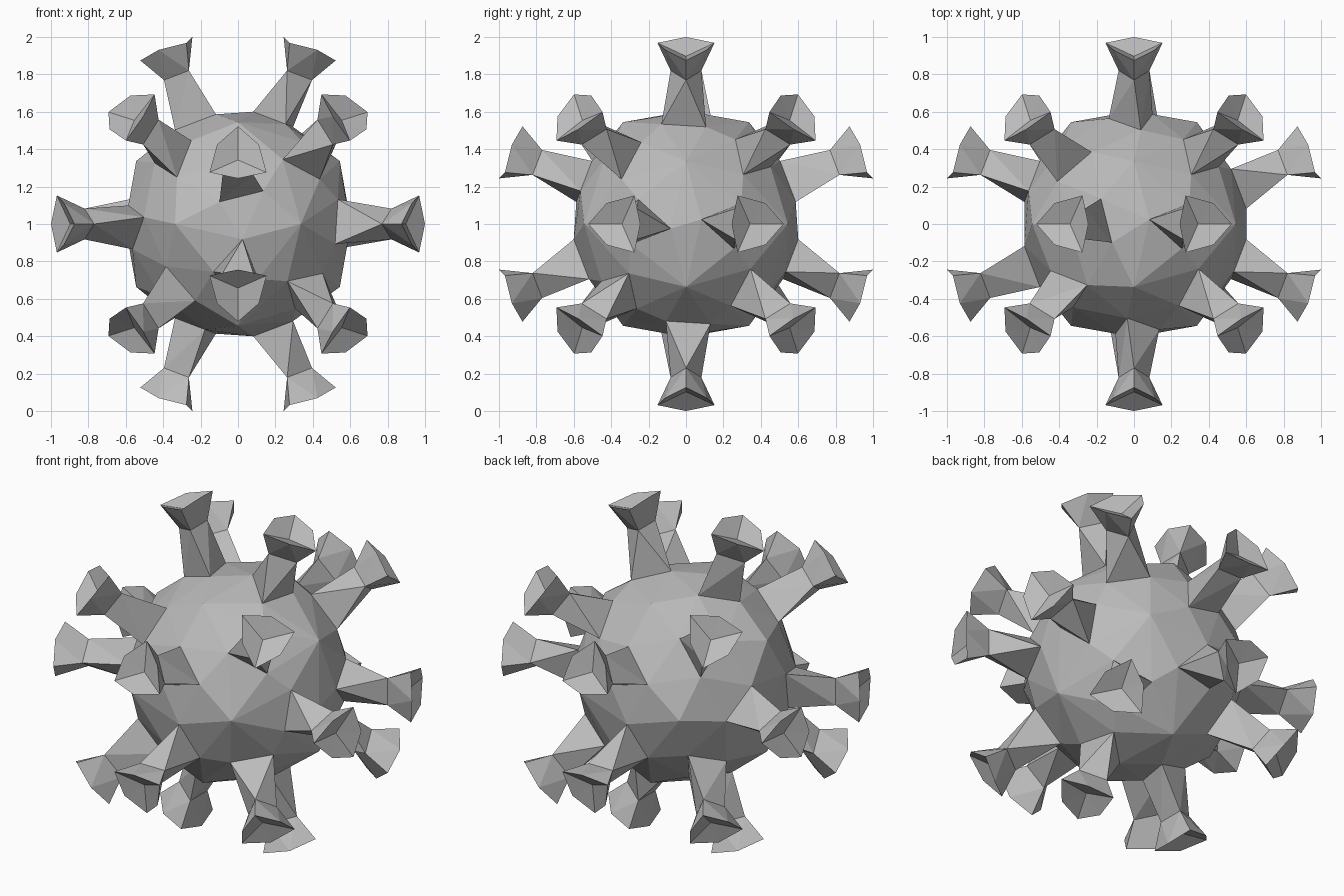
import bpy, bmesh, math
from mathutils import Vector

cube = bpy.data.objects.get("Cube")
if cube:
    bpy.data.objects.remove(cube, do_unlink=True)

PHI = (1 + math.sqrt(5)) / 2
SIGNS = (-1, 1)
CENTRE = Vector((0, 0, 1))

grey = bpy.data.materials.new("matte grey")
grey.use_nodes = True
grey.diffuse_color = (0.5, 0.5, 0.5, 1)
grey.node_tree.nodes["Principled BSDF"].inputs["Base Color"].default_value = (0.5, 0.5, 0.5, 1)


def cyclic(a, b, c):
    return [Vector(t).normalized() for t in ((a, b, c), (b, c, a), (c, a, b))]


# Knob directions on the body, and one spike direction between each three knobs
knobs = [v for s in SIGNS for t in SIGNS for v in cyclic(0, s, t * PHI)]
spikes = [v for s in SIGNS for t in SIGNS for v in cyclic(s / PHI, 0, t * PHI)]
spikes += [Vector((x, y, z)).normalized() for x in SIGNS for y in SIGNS for z in SIGNS]


def finish(bm, name):
    bmesh.ops.recalc_face_normals(bm, faces=bm.faces)
    mesh = bpy.data.meshes.new(name)
    bm.to_mesh(mesh)
    bm.free()
    mesh.materials.append(grey)
    obj = bpy.data.objects.new(name, mesh)
    obj.location = CENTRE
    bpy.context.collection.objects.link(obj)


def ring(axis, height, radius, turn):
    """Three points around a spike axis, the first turned from the nearest knob."""
    near = max(knobs, key=lambda k: k.dot(axis))
    u = (near - axis * near.dot(axis)).normalized()
    w = axis.cross(u)
    angles = [math.radians(turn + 120 * k) for k in range(3)]
    return [axis * height + radius * (u * math.cos(a) + w * math.sin(a)) for a in angles]


def base_ring(axis):
    turn = 50 if axis.dot(Vector((1, 0, -0.3))) > 0 else 15
    return ring(axis, 0.59, 0.14, turn)


# Faceted body around the knobs and the feet of the spikes
bm = bmesh.new()
for k in knobs:
    bm.verts.new(k * 0.64)
for axis in spikes:
    for p in base_ring(axis):
        bm.verts.new(p)
bmesh.ops.convex_hull(bm, input=bm.verts)
finish(bm, "body")

# Spikes: three-sided shaft, flared head and hollow cap
for i, axis in enumerate(spikes):
    bm = bmesh.new()
    foot, neck, corner, mid = [
        [bm.verts.new(p) for p in points] for points in (
            base_ring(axis),
            ring(axis, 0.86, 0.095, 0),
            ring(axis, 1.003, 0.176, 0),
            ring(axis, 1.021, 0.129, 60))]
    hollow = bm.verts.new(axis * 0.96)
    for k in range(3):
        n = (k + 1) % 3
        for face in ((foot[k], foot[n], neck[n]), (foot[k], neck[n], neck[k]),
                     (neck[k], mid[k], corner[k]), (neck[k], neck[n], mid[k]),
                     (neck[n], corner[n], mid[k]),
                     (hollow, corner[k], mid[k]), (hollow, mid[k], corner[n])):
            bm.faces.new(face)
    finish(bm, f"spike_{i + 1}")
